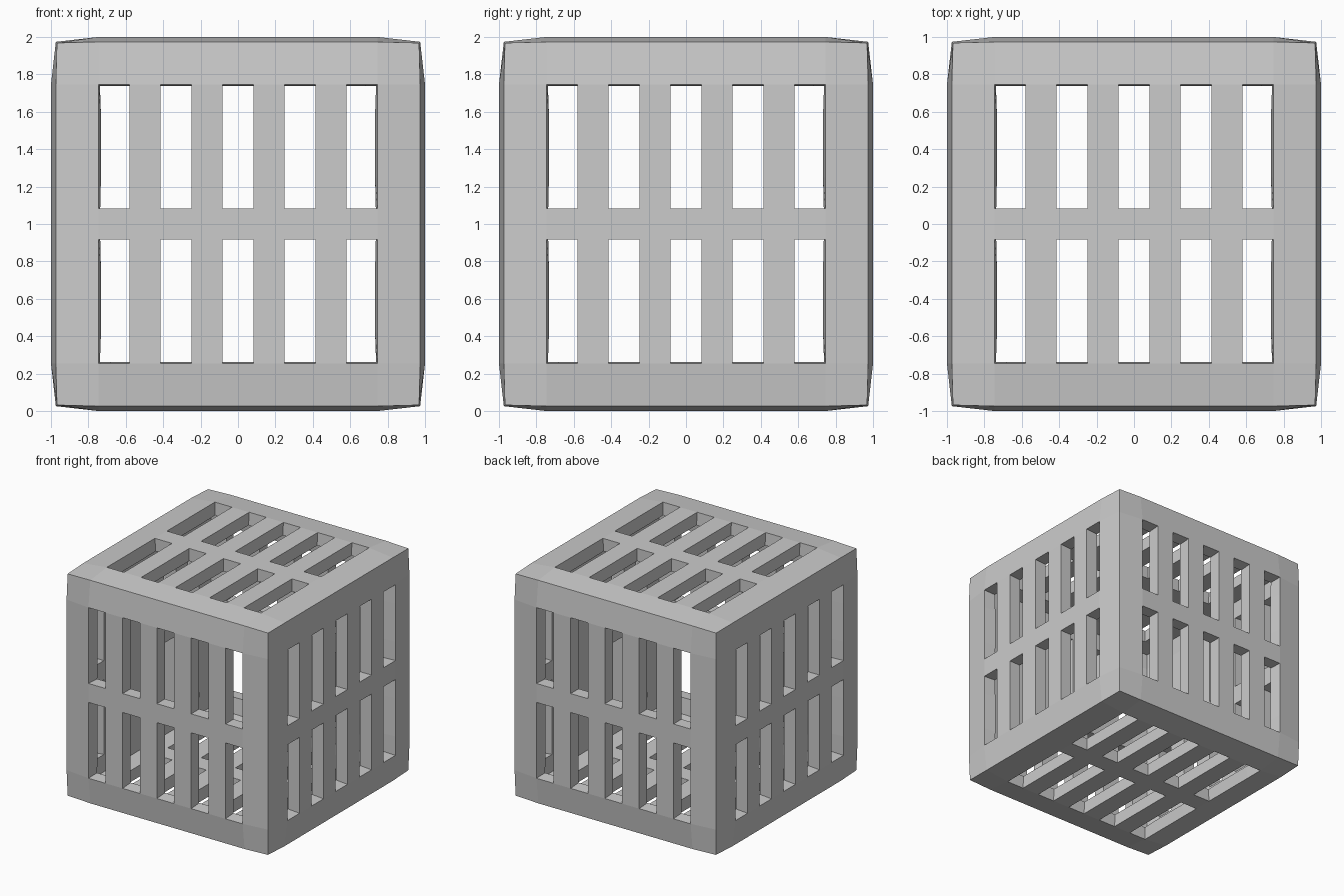
import bpy, bmesh
from mathutils import Vector

if "Cube" in bpy.data.objects:
    bpy.data.objects.remove(bpy.data.objects["Cube"])

N = 11             # cells per side of every panel
INNER = 0.745      # half-width of the flat, slotted area
THICK = 0.11
RADII = {1: 1.0, 2: 0.974, 3: 0.968}   # face, edge and corner distances

def lattice(i):
    """Panel grid line: outer lines are flagged +-1, the rest evenly spaced."""
    if i in (0, N):
        return -1.0 if i == 0 else 1.0
    return -INNER + 2 * INNER * (i - 1) / (N - 2)

def bulge(p):
    """Pull cube edges and corners in a little."""
    n = sum(abs(c) == 1.0 for c in p)
    return Vector([c * RADII[n] if abs(c) == 1.0 else c for c in p])

def slot(i, j):
    return i % 2 == 1 and 1 <= j <= N - 2 and j != N // 2

# Panel mappings: u across the slots, v along the slots, s = side
panels = [lambda u, v, s: (u, s, v), lambda u, v, s: (s, u, v), lambda u, v, s: (u, v, s)]

# Slotted outer skin
bm = bmesh.new()
for panel in panels:
    for s in (-1.0, 1.0):
        for i in range(N):
            for j in range(N):
                if slot(i, j):
                    continue
                corners = [(i, j), (i + 1, j), (i + 1, j + 1), (i, j + 1)]
                bm.faces.new([bm.verts.new(bulge(panel(lattice(a), lattice(b), s)))
                              for a, b in corners])
bmesh.ops.remove_doubles(bm, verts=bm.verts, dist=1e-4)
for f in bm.faces:
    f.normal_update()
    if f.normal.dot(f.calc_center_median()) < 0:
        f.normal_flip()
bmesh.ops.translate(bm, verts=bm.verts, vec=(0, 0, 1))

mesh = bpy.data.meshes.new("slotted_crate")
bm.to_mesh(mesh)
bm.free()
crate = bpy.data.objects.new("slotted_crate", mesh)
bpy.context.collection.objects.link(crate)

# Wall thickness
wall = crate.modifiers.new("wall", 'SOLIDIFY')
wall.thickness = THICK
wall.offset = -1
wall.use_even_offset = True
